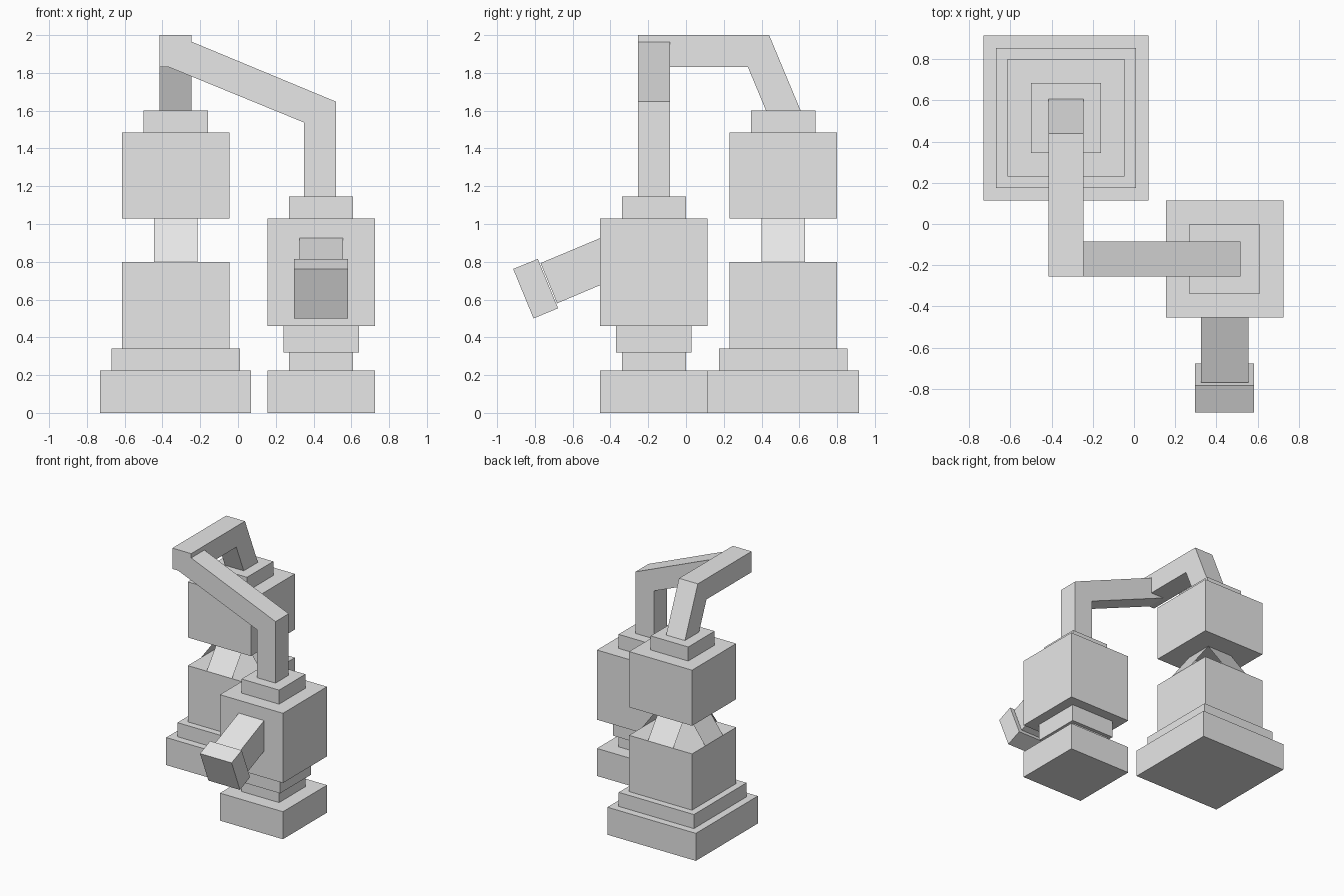
import bpy, bmesh
from mathutils import Vector, Matrix
from math import pi

if "Cube" in bpy.data.objects:
    bpy.data.objects.remove(bpy.data.objects["Cube"], do_unlink=True)

# Single plain material
grey = bpy.data.materials.new("light_grey")
grey.use_nodes = True
grey.diffuse_color = (0.8, 0.8, 0.8, 1)
grey.node_tree.nodes["Principled BSDF"].inputs["Base Color"].default_value = (0.8, 0.8, 0.8, 1)


def finish(name, bm):
    bmesh.ops.recalc_face_normals(bm, faces=bm.faces)
    mesh = bpy.data.meshes.new(name)
    bm.to_mesh(mesh)
    bm.free()
    mesh.materials.append(grey)
    obj = bpy.data.objects.new(name, mesh)
    bpy.context.collection.objects.link(obj)
    return obj


def block(name, centre, half, z0, z1):
    """Square block standing on a tower axis."""
    bm = bmesh.new()
    size = Matrix.Diagonal((2 * half, 2 * half, z1 - z0, 1))
    place = Matrix.Translation((centre[0], centre[1], (z0 + z1) / 2))
    bmesh.ops.create_cube(bm, size=1, matrix=place @ size)
    finish(name, bm)


def prism(name, profile, axis, centre, half):
    """Profile of (horizontal, z) points, extruded along the x or y axis."""
    def point(h, z, d):
        return (d, h, z) if axis == "x" else (h, d, z)
    bm = bmesh.new()
    face = bm.faces.new([bm.verts.new(point(h, z, centre - half)) for h, z in profile])
    ext = bmesh.ops.extrude_face_region(bm, geom=[face])
    verts = [g for g in ext["geom"] if isinstance(g, bmesh.types.BMVert)]
    bmesh.ops.translate(bm, verts=verts, vec=point(0, 0, 2 * half))
    finish(name, bm)


tall = (-0.33, 0.515)
short = (0.44, -0.17)

# Rear tower
for name, half, z0, z1 in [
    ("rear_base", 0.40, 0, 0.225),
    ("rear_step", 0.34, 0.225, 0.34),
    ("rear_lower_body", 0.285, 0.34, 0.80),
    ("rear_upper_body", 0.285, 1.03, 1.485),
    ("rear_cap", 0.17, 1.485, 1.60),
]:
    block(name, tall, half, z0, z1)

# Neck: four sloping plates meeting in a small square at the top
bm = bmesh.new()
w, reach = 0.115, 0.285
for i in range(4):
    place = Matrix.Translation((*tall, 0)) @ Matrix.Rotation(i * pi / 2, 4, "Z")
    corners = [(-w, -reach, 0.80), (w, -reach, 0.80), (w, -w, 1.03), (-w, -w, 1.03)]
    bm.faces.new([bm.verts.new(place @ Vector(c)) for c in corners])
bmesh.ops.remove_doubles(bm, verts=bm.verts, dist=0.001)
finish("rear_neck", bm)

# Front tower
for name, half, z0, z1 in [
    ("front_base", 0.285, 0, 0.225),
    ("front_ankle", 0.17, 0.225, 0.32),
    ("front_collar", 0.20, 0.32, 0.46),
    ("front_body", 0.285, 0.46, 1.03),
    ("front_cap", 0.17, 1.03, 1.145),
]:
    block(name, short, half, z0, z1)

# Tilted spout and its square head
prism("spout", [(-0.455, 0.925), (-0.77, 0.793), (-0.682, 0.58), (-0.455, 0.676)],
      "x", short[0], 0.115)
prism("spout_head", [(-0.915, 0.762), (-0.785, 0.815), (-0.677, 0.554), (-0.807, 0.50)],
      "x", short[0], 0.143)

# Square connecting pipe
prism("rear_pipe", [(-0.255, 1.83), (-0.255, 2.0), (0.44, 2.0), (0.607, 1.60),
                    (0.424, 1.60), (0.328, 1.83)], "x", tall[0], 0.085)
prism("front_pipe", [(-0.365, 1.83), (-0.33, 2.0), (0.518, 1.648), (0.518, 1.145),
                     (0.35, 1.145), (0.35, 1.537)], "y", short[1], 0.085)
